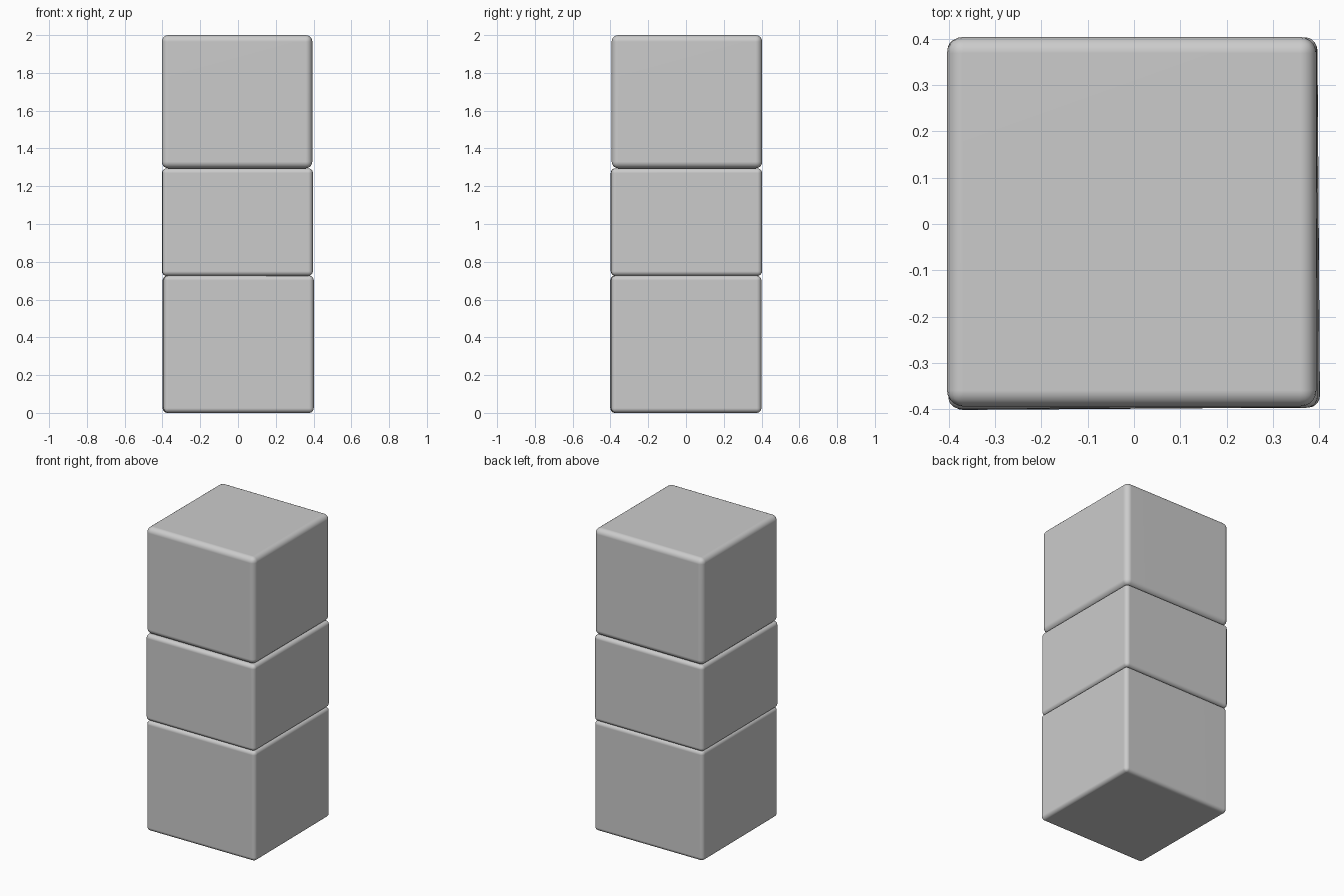
import bpy
from math import radians

if "Cube" in bpy.data.objects:
    bpy.data.objects.remove(bpy.data.objects["Cube"])


def block(name, centre, size, radius, turn=0.0):
    """Rounded box given by its centre, size and edge radius."""
    bpy.ops.mesh.primitive_cube_add(size=1, location=centre)
    ob = bpy.context.object
    ob.name = name
    ob.scale = size
    bpy.ops.object.transform_apply(location=False, rotation=False, scale=True)
    ob.rotation_euler.z = radians(turn)
    bevel = ob.modifiers.new("rounded_edges", 'BEVEL')
    bevel.width = radius
    bevel.segments = 5
    bevel.limit_method = 'NONE'
    bpy.ops.object.shade_smooth()
    normals = ob.modifiers.new("flat_sides", 'WEIGHTED_NORMAL')
    normals.keep_sharp = True
    return ob


# Three stacked blocks, the lowest very slightly turned
block("bottom_block", (0.001, -0.001, 0.3635), (0.795, 0.795, 0.727), 0.025, 0.4)
block("middle_block", (-0.003, 0.002, 1.01), (0.797, 0.799, 0.57), 0.025, 0.15)
block("top_block", (-0.005, 0.005, 1.6475), (0.797, 0.797, 0.705), 0.035)
